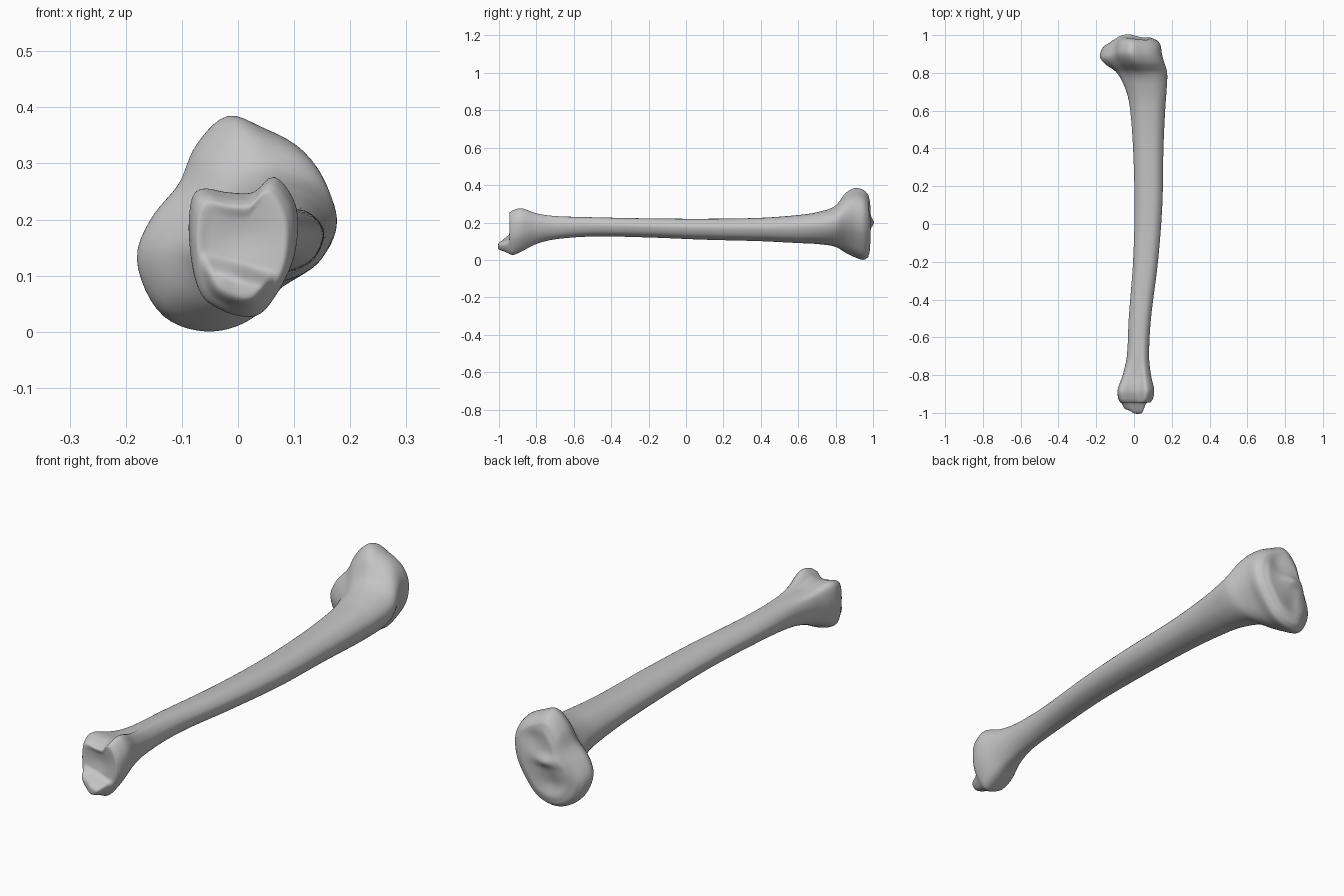
import bpy
import bmesh
import math
from mathutils import Vector

cube = bpy.data.objects.get("Cube")
if cube:
    bpy.data.objects.remove(cube, do_unlink=True)

SIDES = 72
RINGS = 110
CAP_RINGS = 18

# Key outlines across the bone, as (x, z) points running clockwise
KNEE = [(-.02, .385), (.04, .365), (.11, .325), (.145, .26), (.135, .17),
        (.08, .08), (.02, .02), (-.06, 0), (-.14, .03), (-.18, .12),
        (-.155, .195), (-.105, .26), (-.075, .33)]
SHAFT = [(.25, .95), (.7, 1), (.93, .82), (1, .55), (.85, .18),
         (.5, 0), (.15, .15), (0, .6)]
ANKLE = [(-.06, .253), (-.02, .245), (.03, .245), (.06, .277), (.09, .25),
         (.107, .2), (.1, .12), (.065, .05), (.03, .022), (-.03, .035),
         (-.07, .07), (-.085, .16), (-.08, .235)]

# Stations: y, x low, x high, z low, z high, shape (-1 ankle, 0 shaft, 1 knee)
STATIONS = [
    (-.945, -.073, .087, .032, .252, -1),
    (-.925, -.083, .1, .026, .267, -1),
    (-.88, -.087, .107, .045, .277, -1),
    (-.8, -.06, .09, .085, .25, -.7),
    (-.7, -.038, .08, .11, .235, -.2),
    (-.5, -.028, .09, .125, .228, 0),
    (-.2, -.005, .127, .12, .222, 0),
    (.1, .003, .15, .108, .22, 0),
    (.4, -.005, .156, .1, .225, 0),
    (.6, -.02, .165, .09, .24, .1),
    (.7, -.04, .172, .085, .255, .25),
    (.8, -.09, .176, .07, .29, .6),
    (.85, -.15, .162, .04, .355, .9),
    (.9, -.18, .148, .015, .385, 1),
    (.95, -.172, .14, 0, .375, 1),
    (.975, -.15, .12, .015, .35, 1),
]


def smooth(t):
    t = max(0, min(1, t))
    return t * t * (3 - 2 * t)


def hill(x, z, cx, cz, rx, rz):
    return math.exp(-((x - cx) / rx) ** 2 - ((z - cz) / rz) ** 2)


def fit(points, x0, x1, z0, z1):
    """Stretch points to fill a box."""
    xs = [p.x for p in points]
    zs = [p.y for p in points]
    return [Vector((x0 + (x1 - x0) * (p.x - min(xs)) / (max(xs) - min(xs)),
                    z0 + (z1 - z0) * (p.y - min(zs)) / (max(zs) - min(zs))))
            for p in points]


def hermite(a, b, ta, tb, t):
    return (a * (2 * t**3 - 3 * t**2 + 1) + ta * (t**3 - 2 * t**2 + t)
            + b * (3 * t**2 - 2 * t**3) + tb * (t**3 - t**2))


def unit_outline(control):
    """Smooth a closed outline and sample it at even angles in a unit box."""
    pts = fit([Vector(p) for p in control], 0, 1, 0, 1)
    n = len(pts)
    dense = []
    for i in range(n):
        before, a, b, after = (pts[(i + k) % n] for k in (-1, 0, 1, 2))
        for k in range(24):
            dense.append(hermite(a, b, (b - before) / 2, (after - a) / 2, k / 24))
    middle = Vector((.5, .5))
    polar = sorted((math.atan2(p.y - .5, p.x - .5), (p - middle).length)
                   for p in dense)
    turn = math.tau
    polar = ([(polar[-1][0] - turn, polar[-1][1])] + polar
             + [(polar[0][0] + turn, polar[0][1])])
    result = []
    for s in range(SIDES):
        angle = -math.pi + turn * s / SIDES
        for (a0, r0), (a1, r1) in zip(polar, polar[1:]):
            if a0 <= angle <= a1:
                r = r0 + (r1 - r0) * (angle - a0) / max(a1 - a0, 1e-9)
                break
        result.append(middle + Vector((math.cos(angle), math.sin(angle))) * r)
    return result


def station_at(y):
    """Smoothly interpolate the station table along the bone."""
    last = len(STATIONS) - 1
    i = 0
    while i < last - 1 and STATIONS[i + 1][0] < y:
        i += 1
    a, b = STATIONS[i], STATIONS[i + 1]
    before, after = STATIONS[max(i - 1, 0)], STATIONS[min(i + 2, last)]
    span = b[0] - a[0]
    t = (y - a[0]) / span
    values = []
    for c in range(1, 6):
        ta = (b[c] - before[c]) / (b[0] - before[0]) * span
        tb = (after[c] - a[c]) / (after[0] - a[0]) * span
        values.append(hermite(a[c], b[c], ta, tb, t))
    return values


def ankle_relief(x, z):
    """Joint face with a projecting lower lip and a shallow hollow."""
    lip = smooth((.125 - .29 * x - z) / .035)
    reach = .038 + .022 * smooth((x + .04) / .05)
    return -reach * lip + .012 * hill(x, z, 0, .17, .06, .05)


def knee_relief(x, z):
    """Two shallow dishes with a raised spine between them."""
    return (.012 + .018 * hill(x, z, -.03, .2, .05, .025)
            - .014 * hill(x, z, .04, .28, .05, .05)
            - .014 * hill(x, z, -.06, .1, .06, .045))


def lean(x, y):
    """Set the rear lobe of the knee end back from the joint face."""
    return y - .025 * smooth((-.07 - x) / .08) * smooth((y - .8) / .15)


bm = bmesh.new()
knee, shaft, ankle = (unit_outline(o) for o in (KNEE, SHAFT, ANKLE))


def add_ring(points, heights):
    return [bm.verts.new((p.x, lean(p.x, y), p.y))
            for p, y in zip(points, heights)]


def bridge(a, b):
    for i in range(SIDES):
        j = (i + 1) % SIDES
        bm.faces.new((a[i], a[j], b[j], b[i]))


def add_cap(rim, points, y, relief):
    """Close one end with shrinking rings that follow the relief."""
    centre = sum(points, Vector((0, 0))) / SIDES
    previous = rim
    for k in range(1, CAP_RINGS):
        s = 1 - k / CAP_RINGS
        ring = [centre + (p - centre) * s for p in points]
        fade = smooth((1 - s) / .25)
        current = add_ring(ring, [y + fade * relief(p.x, p.y) for p in ring])
        bridge(previous, current)
        previous = current
    tip = add_ring([centre], [y + relief(centre.x, centre.y)])[0]
    for i in range(SIDES):
        bm.faces.new((previous[i], previous[(i + 1) % SIDES], tip))


# Shaft and flared ends, with rings packed closer toward both ends
start, end = STATIONS[0][0], STATIONS[-1][0]
sections = []
for k in range(RINGS + 1):
    u = k / RINGS
    u += -.11 * math.sin(math.tau * u)
    y = start + (end - start) * u
    x0, x1, z0, z1, shape = station_at(y)
    target = knee if shape > 0 else ankle
    blended = [a.lerp(b, min(abs(shape), 1)) for a, b in zip(shaft, target)]
    points = fit(blended, x0, x1, z0, z1)
    ring = add_ring(points, [y] * SIDES)
    if sections:
        bridge(sections[-1][0], ring)
    sections.append((ring, points))

# Joint faces
add_cap(*sections[0], start, ankle_relief)
add_cap(*sections[-1], end, knee_relief)
bmesh.ops.recalc_face_normals(bm, faces=bm.faces)

mesh = bpy.data.meshes.new("leg_bone")
bm.to_mesh(mesh)
bm.free()
bone = bpy.data.objects.new("leg_bone", mesh)
bpy.context.collection.objects.link(bone)

# Light grey bone surface
grey = bpy.data.materials.new("bone_grey")
grey.use_nodes = True
colour = (.55, .55, .55, 1)
grey.diffuse_color = colour
for node in grey.node_tree.nodes:
    if node.type == "BSDF_PRINCIPLED":
        node.inputs["Base Color"].default_value = colour
mesh.materials.append(grey)

# Soften the rims of the joint faces
soften = bone.modifiers.new("soften", "SMOOTH")
soften.factor = .5
soften.iterations = 3
mesh.polygons.foreach_set("use_smooth", [True] * len(mesh.polygons))
